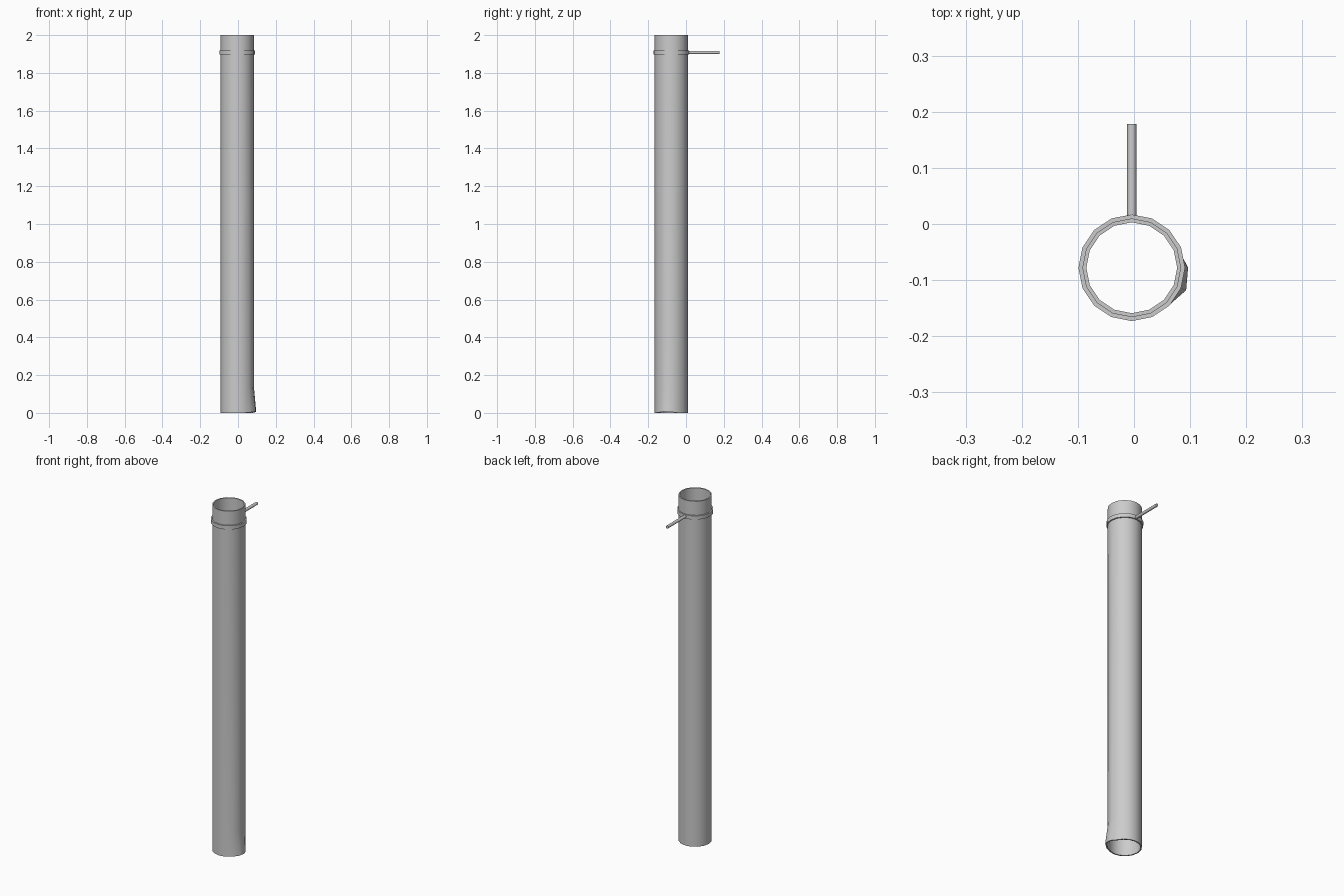
import bpy, bmesh, math
from mathutils import Vector, Matrix

if "Cube" in bpy.data.objects:
    bpy.data.objects.remove(bpy.data.objects["Cube"], do_unlink=True)

CENTRE = Vector((-0.004, -0.078, 0))
SIDES = 16

metal = bpy.data.materials.new("grey_metal")
metal.use_nodes = True
colour = (0.6, 0.6, 0.6, 1)
metal.diffuse_color = colour
metal.node_tree.nodes["Principled BSDF"].inputs["Base Color"].default_value = colour


def finish(name, bm):
    bmesh.ops.recalc_face_normals(bm, faces=bm.faces)
    mesh = bpy.data.meshes.new(name)
    bm.to_mesh(mesh)
    bm.free()
    mesh.materials.append(metal)
    obj = bpy.data.objects.new(name, mesh)
    bpy.context.collection.objects.link(obj)
    bpy.ops.object.select_all(action='DESELECT')
    obj.select_set(True)
    bpy.context.view_layer.objects.active = obj
    bpy.ops.object.shade_smooth_by_angle(angle=math.radians(35))
    return obj


def lathe(profile):
    """Revolve a closed (radius, height) profile around the pipe axis."""
    bm = bmesh.new()
    rings = []
    for i in range(SIDES):
        a = math.tau * i / SIDES
        rings.append([bm.verts.new(CENTRE + Vector((r * math.cos(a), r * math.sin(a), z)))
                      for r, z in profile])
    n = len(profile)
    for i in range(SIDES):
        p, q = rings[i], rings[(i + 1) % SIDES]
        for j in range(n):
            k = (j + 1) % n
            bm.faces.new((p[j], q[j], q[k], p[k]))
    return bm


# Hollow pipe, with a dented flare on one side of the lower lip
OUTER, INNER = 0.088, 0.081
pipe = lathe([(OUTER, 0), (OUTER, 0.14), (OUTER, 2),
              (INNER, 2), (INNER, 0.14), (INNER, 0)])
for v in pipe.verts:
    if v.co.z < 0.01:
        out = (v.co - CENTRE).normalized()
        angle = math.degrees(math.atan2(out.y, out.x))
        push = max(0, 1 - abs(angle + 16) / 42)
        v.co += out * 0.02 * push + Vector((0, 0, 0.008 * push))
finish("pipe", pipe)

# Clamp band around the upper end
finish("clamp_band", lathe([(OUTER - 0.002, 1.897), (0.095, 1.897),
                            (0.095, 1.919), (OUTER - 0.002, 1.919)]))

# Mounting rod sticking out behind the clamp
rod = bmesh.new()
start, end = 0.009, 0.178
bmesh.ops.create_cone(
    rod, cap_ends=True, segments=12, radius1=0.0085, radius2=0.0085, depth=end - start,
    matrix=Matrix.Translation((CENTRE.x, (start + end) / 2, 1.908))
    @ Matrix.Rotation(math.pi / 2, 4, 'X'))
finish("mounting_rod", rod)
